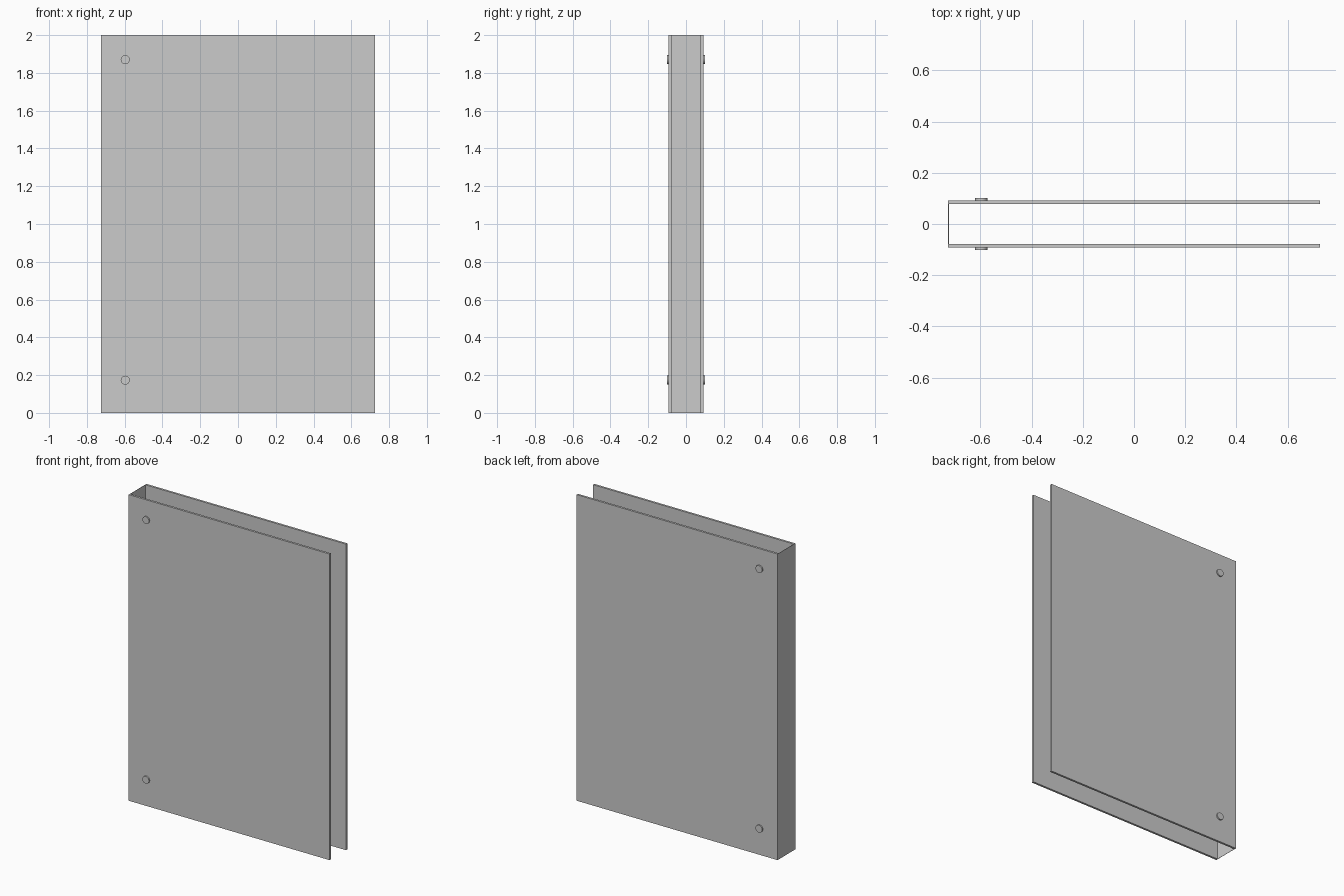
import bpy, math

if "Cube" in bpy.data.objects:
    bpy.data.objects.remove(bpy.data.objects["Cube"])

W, H = 0.726, 2.0          # half width, full height
Y_IN, Y_OUT, Y_CAP = 0.078, 0.092, 0.101


def box(name, x0, x1, y0, y1, z0, z1):
    bpy.ops.mesh.primitive_cube_add(
        size=1, location=((x0 + x1) / 2, (y0 + y1) / 2, (z0 + z1) / 2))
    ob = bpy.context.object
    ob.name = name
    ob.scale = (x1 - x0, y1 - y0, z1 - z0)
    bpy.ops.object.transform_apply(location=False, rotation=False, scale=True)
    return ob


def stud(name, x, side, z):
    bpy.ops.mesh.primitive_cylinder_add(
        vertices=16, radius=0.024, depth=Y_CAP - Y_OUT + 0.002,
        location=(x, side * (Y_CAP + Y_OUT - 0.002) / 2, z),
        rotation=(math.pi / 2, 0, 0))
    ob = bpy.context.object
    ob.name = name
    bpy.ops.object.shade_smooth_by_angle(angle=math.radians(35))


# Front and back panels, each with an upper and lower fixing stud
for label, side in (("front", -1), ("back", 1)):
    y0, y1 = sorted((side * Y_IN, side * Y_OUT))
    box(label + "_panel", -W, W, y0, y1, 0, H)
    for level, z in (("lower", 0.173), ("upper", 1.87)):
        stud(f"{label}_{level}_stud", -0.597, side, z)

# Thin sheet closing the left end between the panels
box("end_sheet", -W, -W + 0.002, -Y_IN, Y_IN, 0, H)
